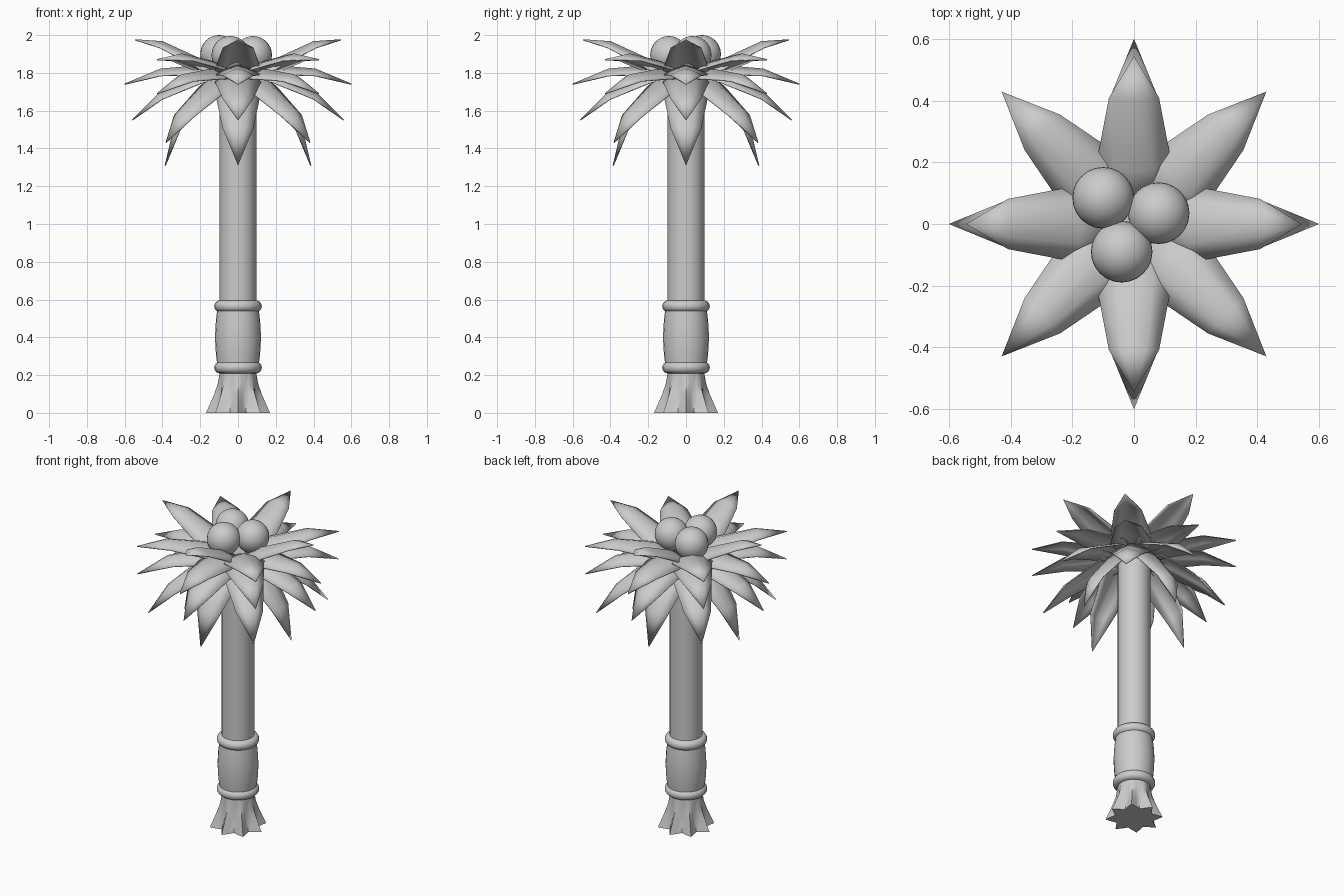
import bpy, bmesh, math
from mathutils import Vector, Matrix

cube = bpy.data.objects.get("Cube")
if cube:
    bpy.data.objects.remove(cube, do_unlink=True)

grey = bpy.data.materials.new("plain_grey")
grey.use_nodes = True
colour = (0.6, 0.6, 0.6, 1)
grey.diffuse_color = colour
grey.node_tree.nodes["Principled BSDF"].inputs["Base Color"].default_value = colour


def finish(name, bm, angle=50):
    bmesh.ops.recalc_face_normals(bm, faces=bm.faces)
    mesh = bpy.data.meshes.new(name)
    bm.to_mesh(mesh)
    bm.free()
    mesh.materials.append(grey)
    obj = bpy.data.objects.new(name, mesh)
    bpy.context.collection.objects.link(obj)
    bpy.ops.object.select_all(action='DESELECT')
    obj.select_set(True)
    bpy.context.view_layer.objects.active = obj
    bpy.ops.object.shade_smooth_by_angle(angle=math.radians(angle))
    return obj


def loft(name, rings, angle=50):
    """Skin closed rings of points and cap both ends."""
    bm = bmesh.new()
    loops = [[bm.verts.new(p) for p in ring] for ring in rings]
    for a, b in zip(loops, loops[1:]):
        for i in range(len(a)):
            j = (i + 1) % len(a)
            bm.faces.new((a[i], a[j], b[j], b[i]))
    bm.faces.new(loops[0])
    bm.faces.new(loops[-1])
    return finish(name, bm, angle)


def turned(name, profile, sides=24):
    return loft(name, [[(r * math.cos(math.tau * i / sides),
                         r * math.sin(math.tau * i / sides), z)
                        for i in range(sides)] for r, z in profile])


# Trunk, swollen sleeve and its two rings
turned("trunk", [(0.097, 0.1), (0.097, 1.8)])
turned("trunk_sleeve", [(0.108, 0.24), (0.117, 0.31), (0.122, 0.4),
                        (0.117, 0.49), (0.108, 0.56)])
for name, z in (("lower_ring", 0.24), ("upper_ring", 0.565)):
    arc = [math.pi * (k / 8 - 0.5) for k in range(9)]
    turned(name, [(0.095 + 0.031 * math.cos(a), z + 0.031 * math.sin(a)) for a in arc])

# Root flare: eight-pointed star that closes to a circle higher up
SIDES = 32
flare = []
for z, ridge, valley in ((0, 0.17, 0.115), (0.05, 0.147, 0.103), (0.1, 0.126, 0.098),
                         (0.15, 0.108, 0.096), (0.21, 0.097, 0.097)):
    ring = []
    for i in range(SIDES):
        t = (1, 0.4, 0, 0.4)[i % 4]
        r = valley + (ridge - valley) * t
        a = math.tau * i / SIDES
        ring.append((r * math.cos(a), r * math.sin(a), z))
    flare.append(ring)
loft("root_flare", flare, 60)

# Leaf tiers: (radius, height) along the midrib from base to tip
WIDTHS = (0.07, 0.122, 0.08, 0.0)
DROPS = (0.02, 0.05, 0.035, 0.0)


def leaf(name, path, degrees):
    """Pointed blade with a raised midrib and drooping edges."""
    bm = bmesh.new()
    rows = []
    pts = [Vector((r, 0, z)) for r, z in path]
    for i, p in enumerate(pts):
        along = (pts[min(i + 1, 3)] - pts[max(i - 1, 0)]).normalized()
        down = Vector((along.z, 0, -along.x))
        cross = (0,) if WIDTHS[i] == 0 else (-1, -0.5, 0, 0.5, 1)
        rows.append([bm.verts.new(p + Vector((0, t * WIDTHS[i], 0))
                                  + down * DROPS[i] * abs(t) ** 1.3) for t in cross])
    for a, b in zip(rows, rows[1:]):
        for k in range(4):
            if len(b) == 1:
                bm.faces.new((a[k], a[k + 1], b[0]))
            else:
                bm.faces.new((a[k], a[k + 1], b[k + 1], b[k]))
    bm.transform(Matrix.Rotation(math.radians(degrees), 4, 'Z'))
    obj = finish(name, bm)
    solid = obj.modifiers.new("thickness", 'SOLIDIFY')
    solid.thickness = 0.006
    solid.offset = 0


TIERS = {
    "top_leaf": (0, [(0.06, 1.8), (0.17, 1.86), (0.40, 1.965), (0.545, 1.975)]),
    "upper_leaf": (45, [(0.06, 1.8), (0.19, 1.86), (0.42, 1.90), (0.607, 1.87)]),
    "middle_leaf": (0, [(0.06, 1.79), (0.18, 1.84), (0.41, 1.82), (0.6, 1.74)]),
    "spread_leaf": (45, [(0.06, 1.78), (0.19, 1.82), (0.42, 1.79), (0.605, 1.69)]),
    "drooping_leaf": (0, [(0.06, 1.77), (0.19, 1.80), (0.42, 1.69), (0.56, 1.55)]),
    "low_leaf": (45, [(0.06, 1.76), (0.19, 1.77), (0.42, 1.6), (0.54, 1.43)]),
    "hanging_leaf": (0, [(0.06, 1.75), (0.17, 1.74), (0.335, 1.52), (0.385, 1.31)]),
}
for tier, (start, path) in TIERS.items():
    for n, side in enumerate(("left", "back", "right", "front")):
        leaf(f"{tier}_{side}", path, start + 90 * n)

# Three round fruits in the crown
for n, (x, y, z) in enumerate(((-0.1, 0.085, 1.9), (0.08, 0.035, 1.895), (-0.04, -0.09, 1.895))):
    bm = bmesh.new()
    bmesh.ops.create_uvsphere(bm, u_segments=24, v_segments=16, radius=0.1,
                              matrix=Matrix.Translation((x, y, z)))
    finish(f"fruit_{n + 1}", bm)
